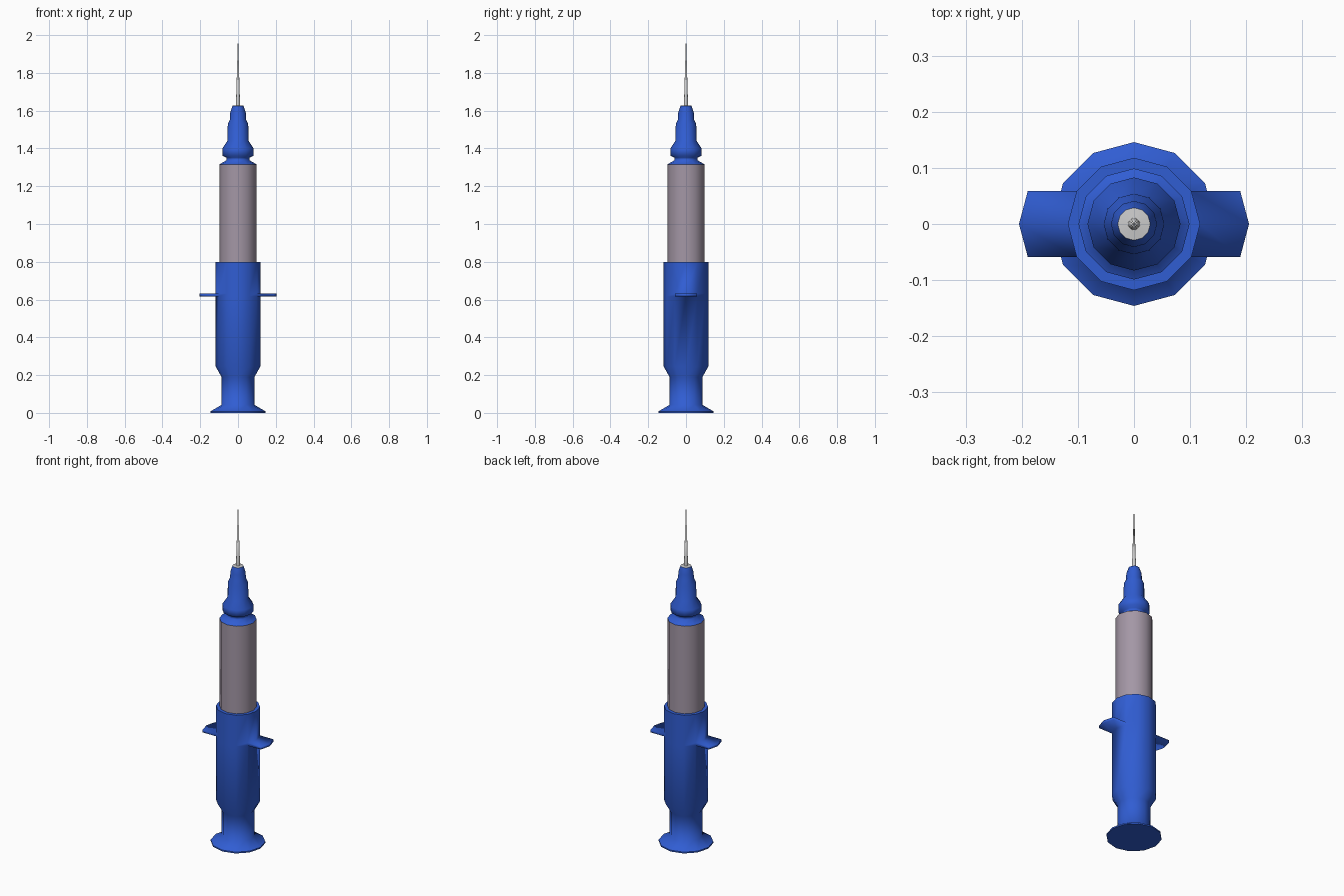
import bpy, bmesh, math

if "Cube" in bpy.data.objects:
    bpy.data.objects.remove(bpy.data.objects["Cube"])

SIDES = 12


def material(name, rgb):
    m = bpy.data.materials.new(name)
    m.diffuse_color = (*rgb, 1)
    m.use_nodes = True
    m.node_tree.nodes["Principled BSDF"].inputs["Base Color"].default_value = m.diffuse_color
    return m


blue = material("blue_plastic", (0.03, 0.11, 0.65))
tinted = material("tinted_barrel", (0.37, 0.31, 0.38))


def lathe(profile, sides=SIDES):
    """Revolve (radius, z) points about z; zero radius closes to a point."""
    bm = bmesh.new()
    rings = []
    for r, z in profile:
        if r == 0:
            rings.append([bm.verts.new((0, 0, z))])
        else:
            rings.append([bm.verts.new((r * math.cos(math.tau * i / sides),
                                        r * math.sin(math.tau * i / sides), z))
                          for i in range(sides)])
    for a, b in zip(rings, rings[1:]):
        for i in range(sides):
            j = (i + 1) % sides
            if len(a) == 1:
                bm.faces.new((a[0], b[j], b[i]))
            elif len(b) == 1:
                bm.faces.new((a[i], a[j], b[0]))
            else:
                bm.faces.new((a[i], a[j], b[j], b[i]))
    return bm


def finish(bm, name, mat=None, angle=None):
    bmesh.ops.recalc_face_normals(bm, faces=bm.faces)
    for f in bm.faces:
        f.smooth = True
    if angle is not None:
        for e in bm.edges:
            if len(e.link_faces) == 2 and e.calc_face_angle() > math.radians(angle):
                e.smooth = False
    me = bpy.data.meshes.new(name)
    bm.to_mesh(me)
    bm.free()
    ob = bpy.data.objects.new(name, me)
    bpy.context.collection.objects.link(ob)
    if mat:
        me.materials.append(mat)
    return ob


# Plunger sleeve with flared foot and open-looking rim
TAB_LOW, TAB_HIGH, TAB_LENGTH = 0.617, 0.632, 0.087
bm = lathe([(0, 0), (0.146, 0), (0.146, 0.008), (0.088, 0.042), (0.087, 0.19),
            (0.118, 0.245), (0.118, TAB_LOW), (0.118, TAB_HIGH),
            (0.118, 0.80), (0.095, 0.80)])
# Finger tabs: pull the two side facets of the thin ring straight outwards
for side in (-1, 1):
    faces = [f for f in bm.faces
             if TAB_LOW < f.calc_center_median().z < TAB_HIGH
             and side * f.calc_center_median().x > 0.1]
    out = bmesh.ops.extrude_face_region(bm, geom=faces)
    moved = [g for g in out["geom"] if isinstance(g, bmesh.types.BMVert)]
    bmesh.ops.translate(bm, verts=moved, vec=(side * TAB_LENGTH, 0, 0))
    bmesh.ops.delete(bm, geom=[f for f in faces if f.is_valid], context='FACES_ONLY')
# Crisp upper rim and foot edge, everything else fully smooth
for e in bm.edges:
    z0, z1 = (v.co.z for v in e.verts)
    if z0 == z1 and (z0 > 0.79 or z0 < 0.01):
        e.smooth = False
finish(bm, "sleeve_with_finger_tabs", blue)

# Tinted barrel
finish(lathe([(0.099, 0.79), (0.099, 1.315)]), "barrel", tinted)

# Stepped nozzle
finish(lathe([(0.099, 1.315), (0.062, 1.337), (0.062, 1.352), (0.083, 1.362),
              (0.083, 1.40), (0.056, 1.44), (0.054, 1.53), (0.042, 1.555),
              (0.041, 1.59), (0.029, 1.626)]), "nozzle", blue, 75)

# Needle with its seat disc
finish(lathe([(0.029, 1.626), (0.011, 1.628), (0, 2.0)]), "needle", None, 40)
